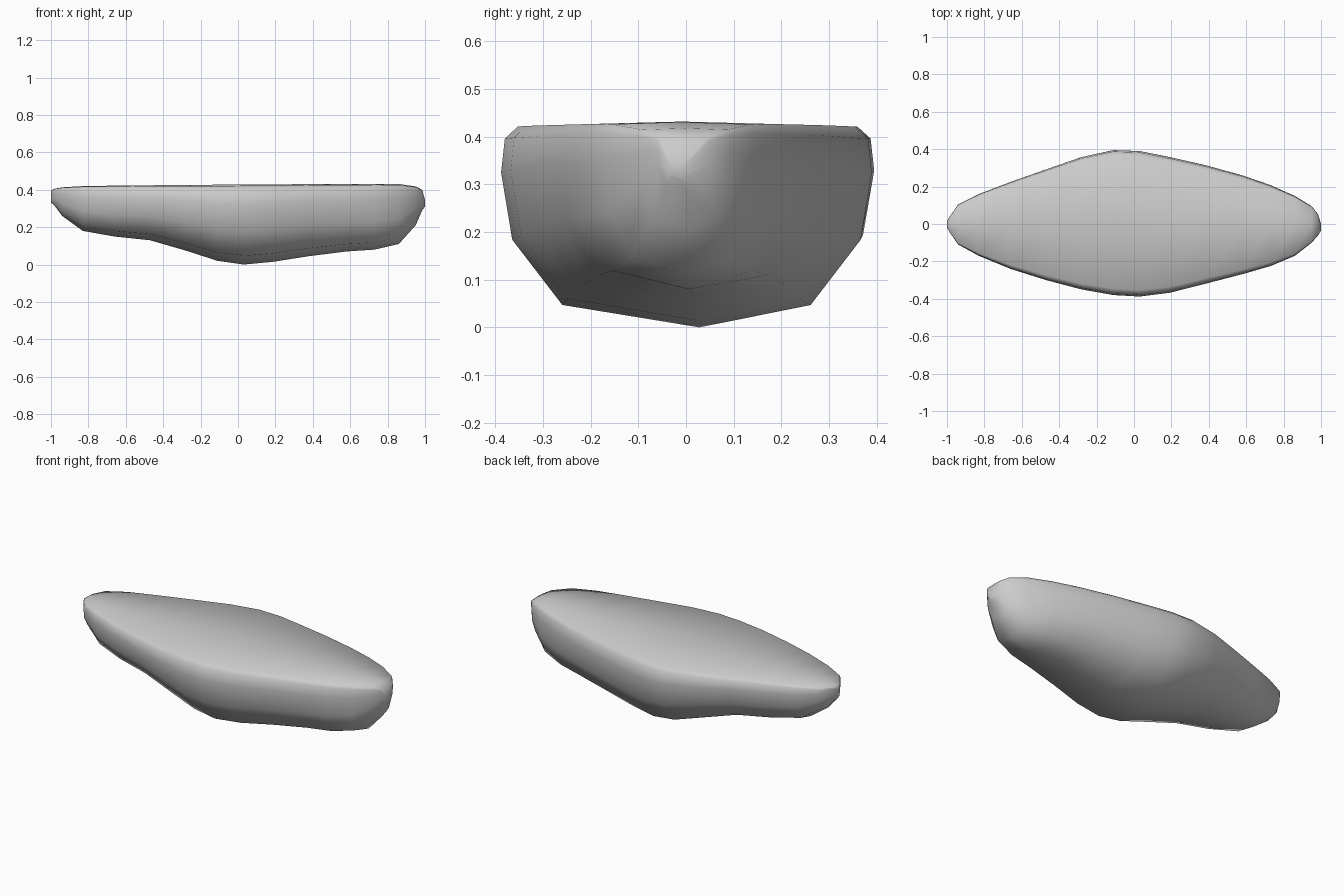
import bpy, bmesh

# Stations along the length: x, front y, back y, bottom z, top z
STATIONS = [
    (-1.00, -0.02, 0.015, 0.33, 0.395), (-0.985, -0.045, 0.04, 0.32, 0.405),
    (-0.94, -0.11, 0.105, 0.26, 0.413), (-0.83, -0.17, 0.16, 0.18, 0.420),
    (-0.66, -0.24, 0.225, 0.15, 0.422), (-0.47, -0.30, 0.292, 0.13, 0.424),
    (-0.28, -0.35, 0.358, 0.075, 0.426), (-0.11, -0.38, 0.395, 0.02, 0.427),
    (0.03, -0.388, 0.390, 0.00, 0.428), (0.19, -0.368, 0.358, 0.015, 0.429),
    (0.38, -0.32, 0.315, 0.045, 0.430), (0.58, -0.268, 0.26, 0.07, 0.431),
    (0.73, -0.225, 0.208, 0.08, 0.432), (0.86, -0.170, 0.150, 0.11, 0.431),
    (0.95, -0.10, 0.095, 0.21, 0.418), (0.985, -0.06, 0.05, 0.29, 0.40),
    (1.00, -0.035, 0.00, 0.31, 0.345),
]
# Half section from deck edge down: width fraction, height fraction
SIDE = [(0.91, 0.985), (0.98, 0.925), (1.0, 0.76), (0.94, 0.43), (0.67, 0.11)]


def section(bm, x, front, back, low, high):
    """One closed ring of the hull: deck centre, back side, keel, front side."""
    mid, half, h = (front + back) / 2, (back - front) / 2, high - low
    pts = [(mid, high)]
    pts += [(mid + half * w, low + h * t) for w, t in SIDE]
    pts += [(mid + half * 0.07, low)]
    pts += [(mid - half * w, low + h * t) for w, t in reversed(SIDE)]
    return [bm.verts.new((x, y, z)) for y, z in pts]


# Boat-shaped stone slab
bm = bmesh.new()
rings = [section(bm, *s) for s in STATIONS]
for a, b in zip(rings, rings[1:]):
    for i in range(len(a)):
        j = (i + 1) % len(a)
        bm.faces.new((a[i], a[j], b[j], b[i]))
bm.faces.new(rings[0])
bm.faces.new(rings[-1])
bmesh.ops.recalc_face_normals(bm, faces=bm.faces[:])
for f in bm.faces:
    f.smooth = True
mesh = bpy.data.meshes.new("stone_slab")
bm.to_mesh(mesh)
bm.free()
slab = bpy.data.objects.new("stone_slab", mesh)
bpy.context.collection.objects.link(slab)
